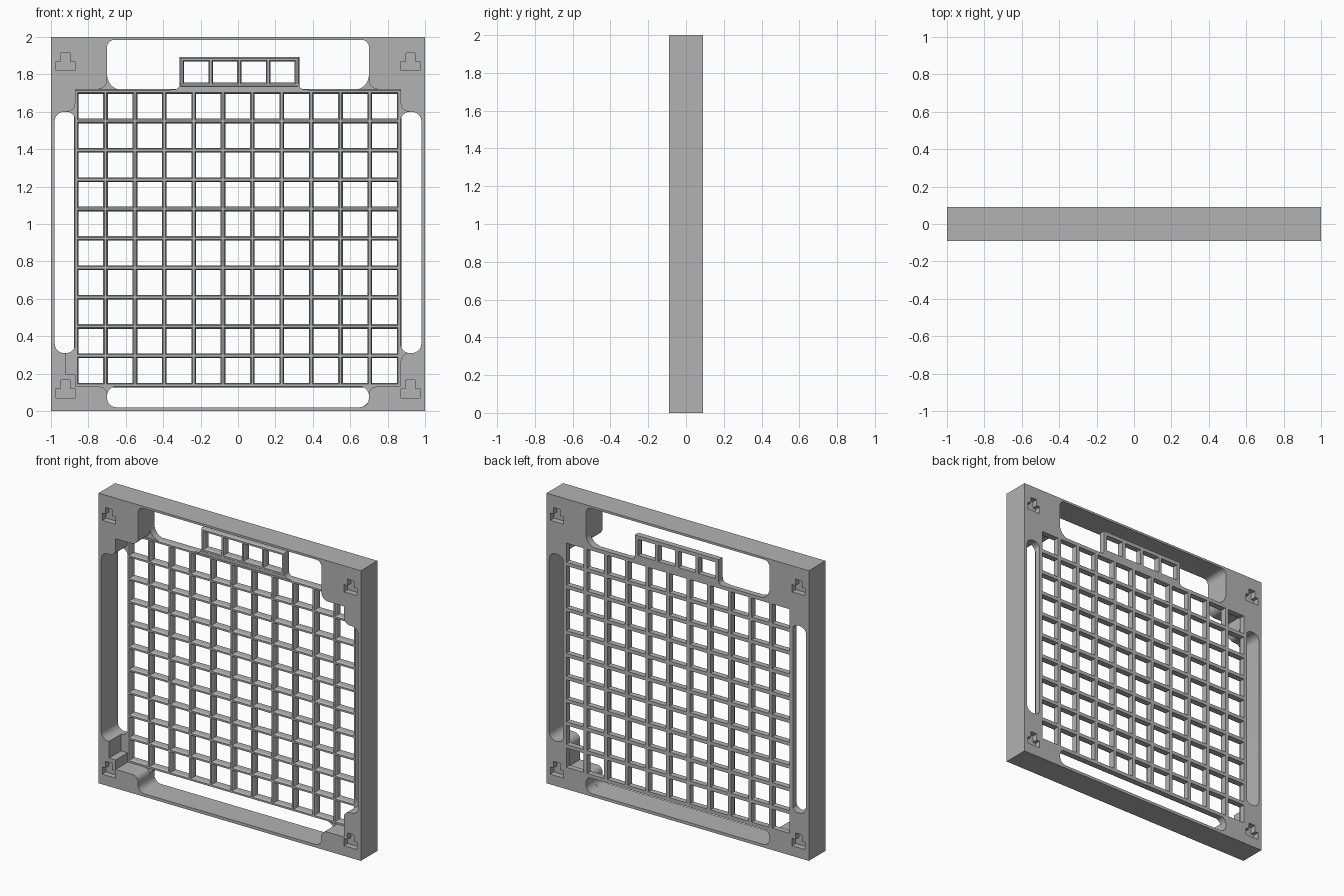
import bpy
import bmesh
import math
from mathutils import Vector

old = bpy.data.objects.get("Cube")
if old:
    bpy.data.objects.remove(old, do_unlink=True)

grey = bpy.data.materials.new("plain_grey")
grey.use_nodes = True
grey.diffuse_color = (0.45, 0.45, 0.45, 1)
grey.node_tree.nodes["Principled BSDF"].inputs["Base Color"].default_value = (0.45, 0.45, 0.45, 1)

FRONT, BACK = -0.09, 0.09
MESH_FRONT = 0.04          # front plane of the recessed lattice


def make_object(name, bm):
    bmesh.ops.recalc_face_normals(bm, faces=bm.faces)
    mesh = bpy.data.meshes.new(name)
    bm.to_mesh(mesh)
    bm.free()
    mesh.materials.append(grey)
    obj = bpy.data.objects.new(name, mesh)
    bpy.context.collection.objects.link(obj)
    return obj


def rounded(corners, steps=8):
    """Outline from (x, z, radius) corners, each one filleted."""
    out = []
    for i, (x, z, r) in enumerate(corners):
        p = Vector((x, z))
        if r == 0:
            out.append(p)
            continue
        a = (Vector(corners[i - 1][:2]) - p).normalized()
        b = (Vector(corners[(i + 1) % len(corners)][:2]) - p).normalized()
        for k in range(steps + 1):
            t = k / steps * math.pi / 2
            out.append(p + a * r * (1 - math.sin(t)) + b * r * (1 - math.cos(t)))
    return out


def rect(x0, x1, z0, z1, r_low=0, r_high=0):
    return rounded([(x0, z0, r_low), (x1, z0, r_low), (x1, z1, r_high), (x0, z1, r_high)])


def prism(bm, outline, y0, y1):
    """Extrude an x-z outline from y0 to y1."""
    face = bm.faces.new([bm.verts.new((p[0], y0, p[1])) for p in outline])
    ext = bmesh.ops.extrude_face_region(bm, geom=[face])["geom"]
    verts = [g for g in ext if isinstance(g, bmesh.types.BMVert)]
    bmesh.ops.translate(bm, verts=verts, vec=(0, y1 - y0, 0))


def cut(target, outline, y0, y1):
    bm = bmesh.new()
    prism(bm, outline, y0, y1)
    cutter = make_object("cutter", bm)
    mod = target.modifiers.new("cut", 'BOOLEAN')
    mod.operation, mod.solver, mod.object = 'DIFFERENCE', 'EXACT', cutter
    bpy.context.view_layer.objects.active = target
    bpy.ops.object.modifier_apply(modifier=mod.name)
    bpy.data.objects.remove(cutter, do_unlink=True)


# Outer frame
bm = bmesh.new()
prism(bm, rect(-1, 1, 0, 2), FRONT, BACK)
frame = make_object("frame", bm)

# Stepped front recess, one half mirrored
half = [(0.7, 0.02, 0.05), (0.7, 0.13, 0.04), (0.87, 0.13, 0), (0.87, 0.31, 0.045),
        (0.98, 0.31, 0.05), (0.98, 1.6, 0.05), (0.87, 1.6, 0.045), (0.87, 1.72, 0),
        (0.7, 1.72, 0.05), (0.7, 1.985, 0.04)]
cross = half + [(-x, z, r) for x, z, r in reversed(half)]
cut(frame, rounded(cross), -0.2, MESH_FRONT)
cut(frame, rect(-0.92, -0.86, 0.195, 0.33), -0.2, MESH_FRONT)

# Openings through the back: lattice, top, bottom and both sides
for hole in (rect(-0.87, 0.87, 0.13, 1.718),
             rect(-0.7, 0.7, 1.717, 1.985, 0.08, 0.04),
             rect(-0.7, 0.7, 0.02, 0.132, 0.05, 0.05),
             rect(-0.98, -0.869, 0.31, 1.6, 0.05, 0.05),
             rect(0.869, 0.98, 0.31, 1.6, 0.05, 0.05)):
    cut(frame, hole, 0, 0.2)

# T-shaped mounting pockets on both faces of each corner
for cx in (-0.922, 0.922):
    for z in (0.07, 1.82):
        tee = rounded([(cx + dx, z + dz, 0) for dx, dz in (
            (-0.05, 0), (0.05, 0), (0.05, 0.05), (0.025, 0.05),
            (0.025, 0.095), (-0.025, 0.095), (-0.025, 0.05), (-0.05, 0.05))])
        cut(frame, tee, -0.2, -0.05)
        cut(frame, tee, 0.05, 0.2)


def bar(bm, a, b):
    """Straight bar from a to b (x, z), narrower at the front."""
    a, b = Vector(a), Vector(b)
    d = (b - a).normalized()
    side = Vector((-d.y, d.x))
    rings = []
    for y, w in ((BACK, 0.0125), (MESH_FRONT + 0.012, 0.0125), (MESH_FRONT, 0.006)):
        pts = (a - d * w - side * w, b + d * w - side * w,
               b + d * w + side * w, a - d * w + side * w)
        rings.append([bm.verts.new((p.x, y, p.y)) for p in pts])
    bm.faces.new(rings[0])
    bm.faces.new(rings[-1])
    for lo, hi in zip(rings, rings[1:]):
        for i in range(4):
            j = (i + 1) % 4
            bm.faces.new((lo[i], lo[j], hi[j], hi[i]))


def lattice(name, x0, x1, z0, z1, cols, rows):
    bm = bmesh.new()
    for i in range(cols + 1):
        x = x0 + (x1 - x0) * i / cols
        bar(bm, (x, z0), (x, z1))
    for i in range(rows + 1):
        z = z0 + (z1 - z0) * i / rows
        bar(bm, (x0, z), (x1, z))
    return make_object(name, bm)


lattice("main_lattice", -0.865, 0.862, 0.138, 1.708, 11, 10)
lattice("top_cells", -0.3, 0.315, 1.743, 1.88, 4, 1)

# Filleted foot joining the top cells to the main lattice
bm = bmesh.new()
prism(bm, rounded([(-0.36, 1.71, 0), (0.375, 1.71, 0), (0.375, 1.719, 0), (0.326, 1.719, 0.03),
                   (0.326, 1.752, 0), (0.32, 1.752, 0), (0.32, 1.735, 0),
                   (-0.305, 1.735, 0), (-0.305, 1.752, 0), (-0.311, 1.752, 0),
                   (-0.311, 1.719, 0.03), (-0.36, 1.719, 0)]), MESH_FRONT + 0.002, BACK)
foot = make_object("top_cells_foot", bm)

# Smooth the rounded corners, keep the edges sharp
bpy.ops.object.select_all(action='DESELECT')
for obj in (frame, foot):
    obj.select_set(True)
bpy.context.view_layer.objects.active = frame
bpy.ops.object.shade_smooth_by_angle(angle=math.radians(30))
